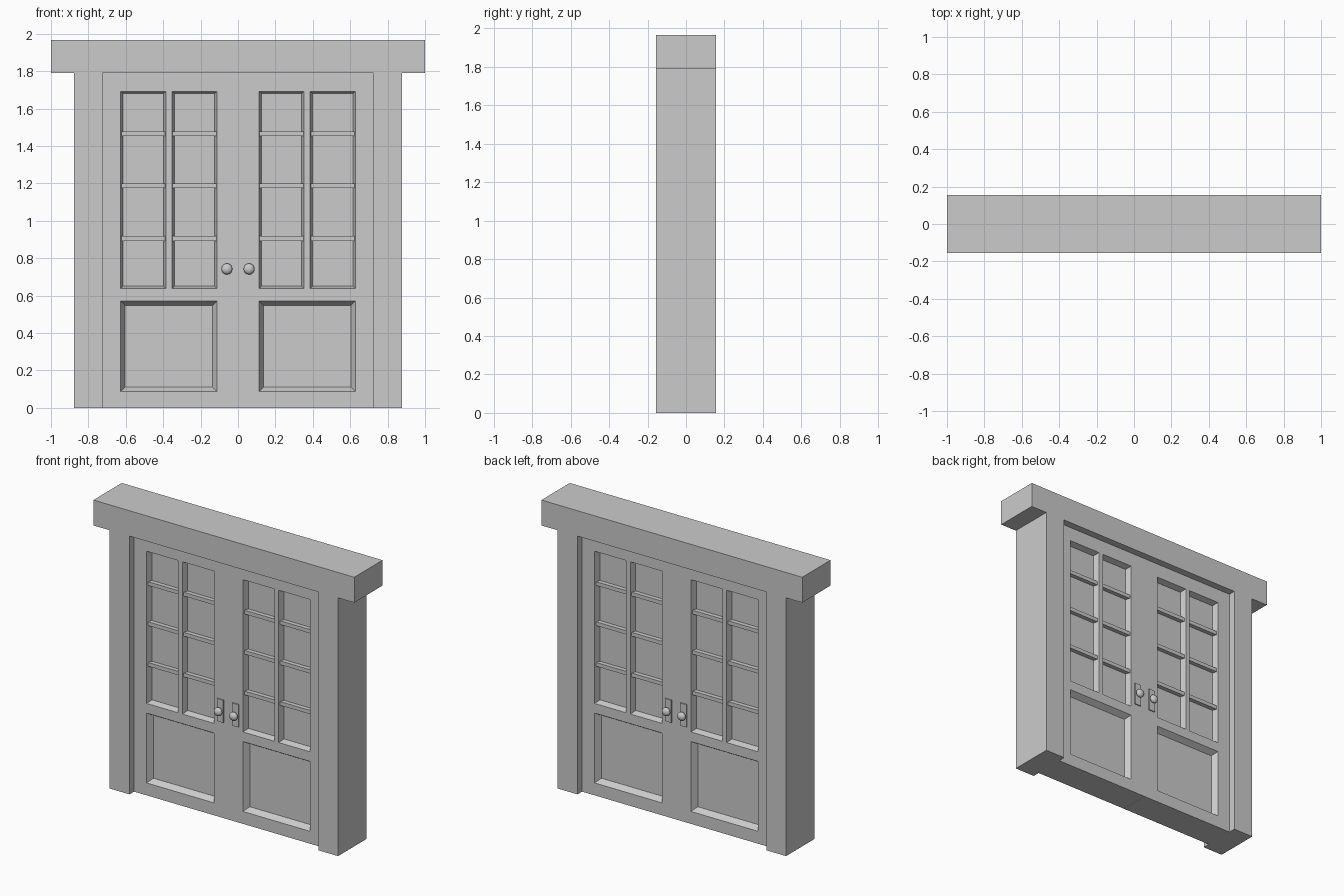
import bpy, bmesh
from mathutils import Matrix, Vector

if "Cube" in bpy.data.objects:
    bpy.data.objects.remove(bpy.data.objects["Cube"])

FACE = 0.105          # half thickness of the door leaves
DEPTH = 0.155         # half depth of the frame


def finish(bm, name, mirror_x=True, mirror_y=False):
    me = bpy.data.meshes.new(name)
    bm.to_mesh(me)
    bm.free()
    ob = bpy.data.objects.new(name, me)
    bpy.context.collection.objects.link(ob)
    if mirror_x or mirror_y:
        m = ob.modifiers.new("Mirror", 'MIRROR')
        m.use_axis = (mirror_x, mirror_y, False)
        m.use_mirror_merge = False
    return ob


def box_bm(x0, x1, y0, y1, z0, z1):
    bm = bmesh.new()
    bmesh.ops.create_cube(bm, size=1)
    bmesh.ops.scale(bm, vec=(x1 - x0, y1 - y0, z1 - z0), verts=bm.verts)
    bmesh.ops.translate(bm, vec=((x0 + x1) / 2, (y0 + y1) / 2, (z0 + z1) / 2), verts=bm.verts)
    return bm


# Frame: lintel and posts
finish(box_bm(-1, 1, -DEPTH, DEPTH, 1.79, 1.966), "lintel", mirror_x=False)
finish(box_bm(0.724, 0.876, -DEPTH, DEPTH, 0, 1.79), "posts")

# Door leaves: a block cut into a grid, with sloped recesses on both faces
bm = box_bm(0.0005, 0.724, -FACE, FACE, 0, 1.79)
for axis, cuts in ((0, (0.112, 0.353, 0.386, 0.627)), (2, (0.086, 0.57, 0.637, 1.692))):
    for c in cuts:
        co, no = Vector(), Vector()
        co[axis], no[axis] = c, 1
        bmesh.ops.bisect_plane(bm, geom=bm.verts[:] + bm.edges[:] + bm.faces[:],
                               plane_co=co, plane_no=no)


def recess(x0, x1, z0, z1, slope, depth):
    for side in (-1, 1):
        bm.normal_update()
        region = []
        for f in bm.faces:
            c = f.calc_center_median()
            if (f.normal.y * side > 0.9 and abs(abs(c.y) - FACE) < 1e-4
                    and x0 < c.x < x1 and z0 < c.z < z1):
                region.append(f)
        bmesh.ops.inset_region(bm, faces=region, thickness=slope, depth=-depth,
                               use_even_offset=True, use_boundary=True)


COLUMNS = ((0.112, 0.353), (0.386, 0.627))
recess(0.112, 0.627, 0.086, 0.57, 0.024, 0.04)
for x0, x1 in COLUMNS:
    recess(x0, x1, 0.637, 1.692, 0.013, 0.04)
finish(bm, "door_leaves")

# Horizontal glazing bars
for x0, x1 in COLUMNS:
    for z in (0.905, 1.187, 1.465):
        finish(box_bm(x0 + 0.003, x1 - 0.003, -FACE + 0.01, FACE - 0.01,
                      z - 0.013, z + 0.013), "glazing_bars")

# Handle plates
finish(box_bm(0.035, 0.083, -FACE - 0.008, -FACE + 0.005, 0.664, 0.82),
       "handle_plates", mirror_y=True)

# Knobs: short stem with a rounded grip
bm = bmesh.new()
turn = Matrix.Rotation(1.5707963, 4, 'X')
bmesh.ops.create_cone(bm, cap_ends=True, segments=12, radius1=0.014, radius2=0.014, depth=0.03,
                      matrix=Matrix.Translation((0.059, -FACE - 0.013, 0.742)) @ turn)
bmesh.ops.create_uvsphere(bm, u_segments=12, v_segments=8, radius=0.03,
                          matrix=Matrix.Translation((0.059, -0.134, 0.742)) @ turn
                          @ Matrix.Diagonal((1, 1, 0.68, 1)))
for f in bm.faces:
    f.smooth = len(f.verts) < 5
finish(bm, "knobs", mirror_y=True)
